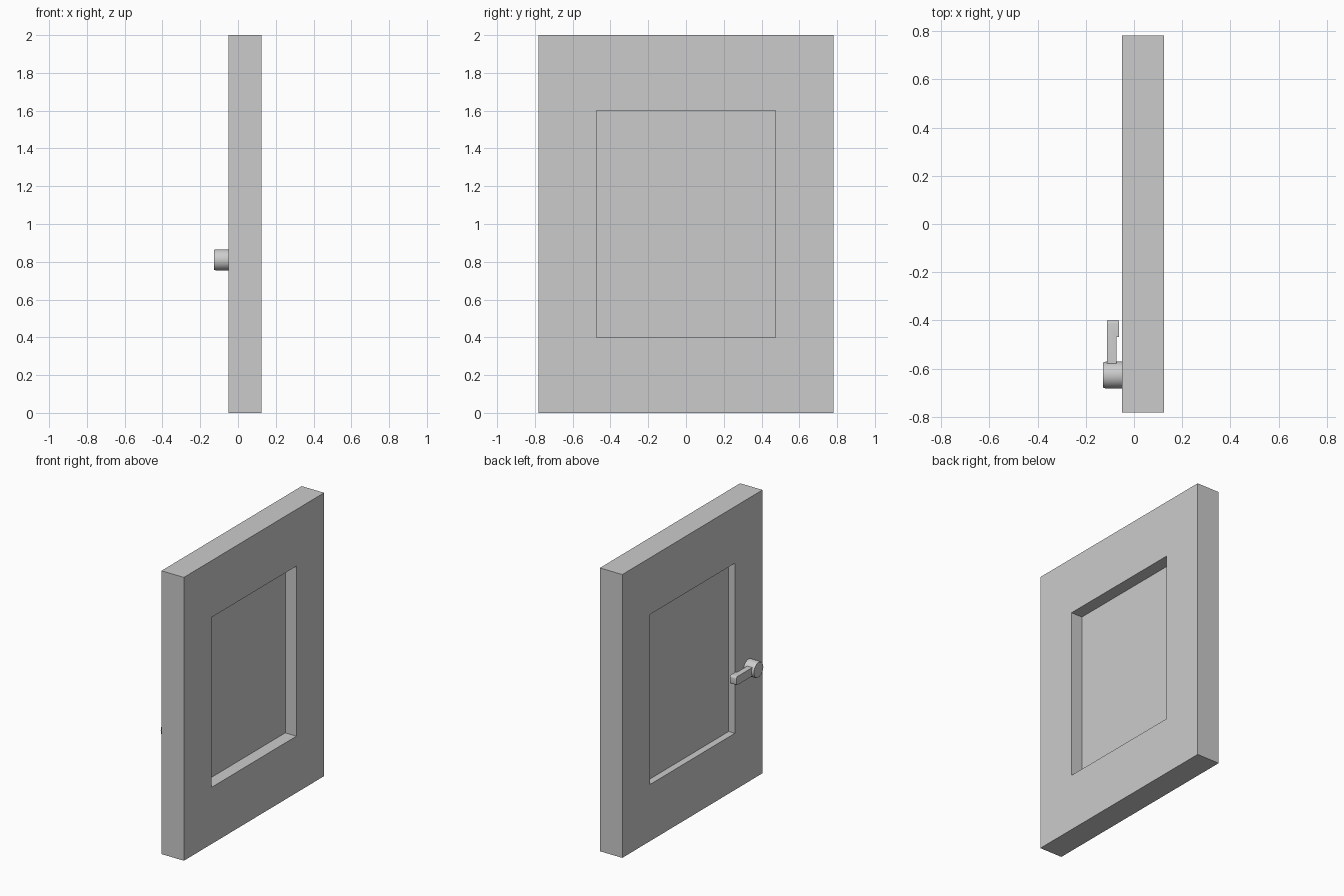
import bpy, bmesh, math
from mathutils import Matrix, Vector

if "Cube" in bpy.data.objects:
    bpy.data.objects.remove(bpy.data.objects["Cube"])


def finish(bm, name):
    bmesh.ops.recalc_face_normals(bm, faces=bm.faces)
    mesh = bpy.data.meshes.new(name)
    bm.to_mesh(mesh)
    bm.free()
    ob = bpy.data.objects.new(name, mesh)
    bpy.context.collection.objects.link(ob)
    return ob


def smooth(ob):
    bpy.ops.object.select_all(action='DESELECT')
    bpy.context.view_layer.objects.active = ob
    ob.select_set(True)
    bpy.ops.object.shade_smooth_by_angle(angle=math.radians(35))


# door leaf: slab with a recessed panel on both faces
X0, X1, HALF_W, HEIGHT = -0.05, 0.125, 0.782, 2.0
bm = bmesh.new()
bmesh.ops.create_cube(bm, size=1, matrix=Matrix.Translation(
    ((X0 + X1) / 2, 0, HEIGHT / 2)) @ Matrix.Diagonal((X1 - X0, 2 * HALF_W, HEIGHT, 1)))
bm.faces.ensure_lookup_table()
for face in [f for f in bm.faces if abs(f.normal.x) > 0.9]:
    panel_x = 0.038 if face.normal.x > 0 else -0.002
    # first inset makes the flat surround, second the recess walls
    for thickness, x in ((0.1, None), (0.001, panel_x)):
        bmesh.ops.inset_individual(bm, faces=[face], thickness=thickness)
        for v in face.verts:
            v.co.y = math.copysign(0.473, v.co.y)
            v.co.z = 1.0 + math.copysign(0.6, v.co.z - 1.0)
            if x is not None:
                v.co.x = x
finish(bm, "door_leaf")

# round handle hub with a softened outer rim
HUB_Y, HUB_Z = -0.627, 0.81
bm = bmesh.new()
SIDES = 32
rings = []
for x, r in ((-0.048, 0.056), (-0.117, 0.056), (-0.128, 0.052)):
    rings.append([bm.verts.new((x, HUB_Y + r * math.cos(a), HUB_Z + r * math.sin(a)))
                  for a in (2 * math.pi * i / SIDES for i in range(SIDES))])
for lower, upper in zip(rings, rings[1:]):
    for i in range(SIDES):
        j = (i + 1) % SIDES
        bm.faces.new((lower[i], lower[j], upper[j], upper[i]))
bm.faces.new(rings[0])
bm.faces.new(rings[-1])
smooth(finish(bm, "handle_hub"))

# lever: top-view outline with a thicker grip end, extruded upward
outline = [(-0.112, -0.60), (-0.072, -0.60), (-0.072, -0.468),
           (-0.063, -0.468), (-0.063, -0.401), (-0.112, -0.401)]
HALF_H = 0.03
bm = bmesh.new()
base = bm.faces.new([bm.verts.new((x, y, HUB_Z - HALF_H)) for x, y in outline])
top = bmesh.ops.extrude_face_region(bm, geom=[base])
bmesh.ops.translate(bm, vec=Vector((0, 0, 2 * HALF_H)),
                    verts=[v for v in top["geom"] if isinstance(v, bmesh.types.BMVert)])
# round the upper and lower edges of the grip tip
tip = [e for e in bm.edges if all(v.co.y > -0.41 for v in e.verts)
       and abs(e.verts[0].co.z - e.verts[1].co.z) < 1e-4]
bmesh.ops.bevel(bm, geom=tip, offset=0.013, segments=4, profile=0.5, affect='EDGES')
smooth(finish(bm, "handle_lever"))
